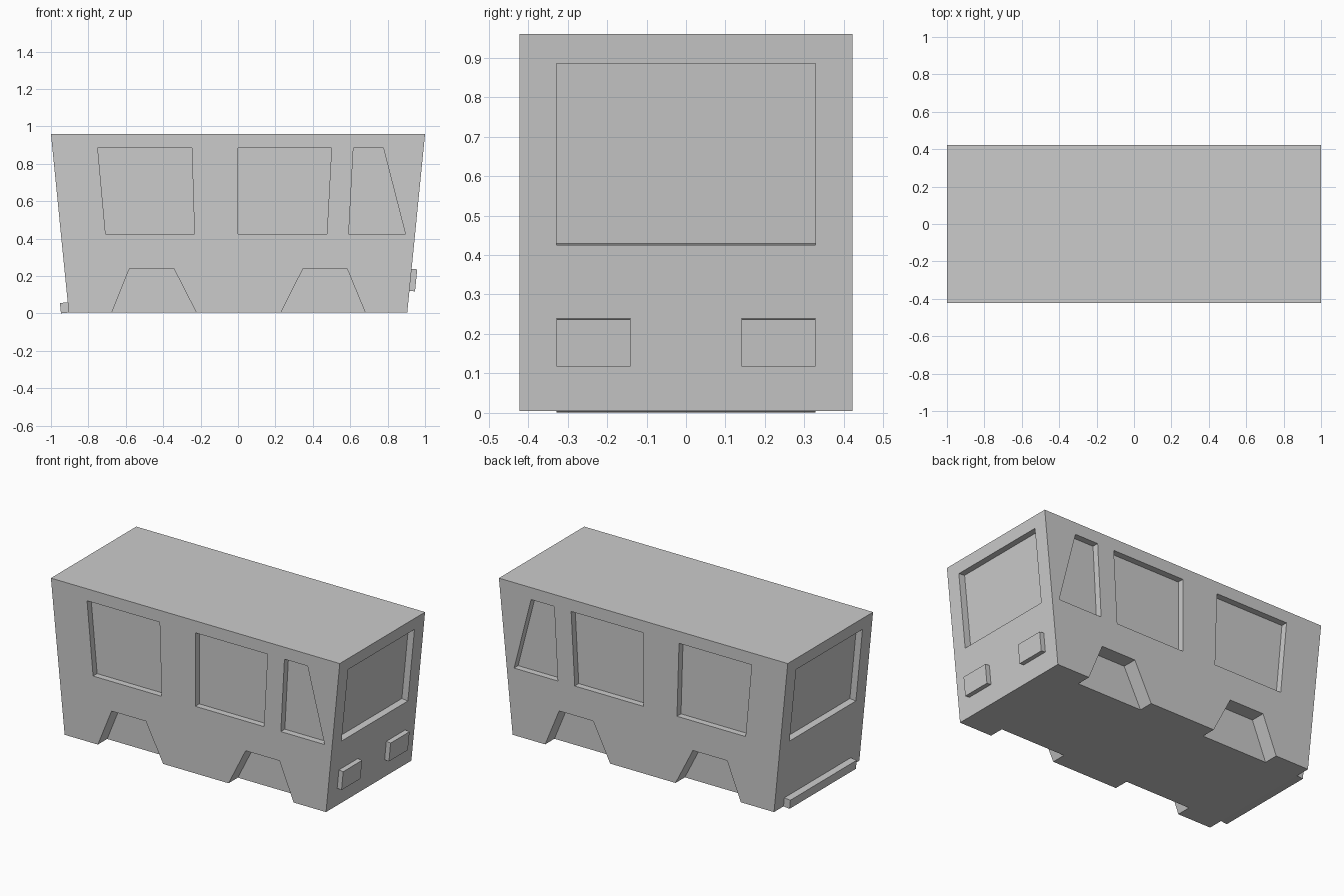
import bpy, bmesh
from mathutils import Vector

if "Cube" in bpy.data.objects:
    bpy.data.objects.remove(bpy.data.objects["Cube"])

W = 0.422                  # half width of the body
Z0, Z1 = 0.005, 0.96       # floor and roof heights
XB, XT = 0.905, 1.0        # half length at floor and roof
SLOPE = (XT - XB) / (Z1 - Z0)
NORMAL = Vector((1, 0, -SLOPE)).normalized()


def add_prism(bm, outline, offset):
    """Add a closed prism: an outline swept along an offset."""
    face = bm.faces.new([bm.verts.new(p) for p in outline])
    ext = bmesh.ops.extrude_face_region(bm, geom=[face], use_keep_orig=True)
    new = [v for v in ext["geom"] if isinstance(v, bmesh.types.BMVert)]
    bmesh.ops.translate(bm, verts=new, vec=offset)


def make_object(name, prisms):
    bm = bmesh.new()
    for outline, offset in prisms:
        add_prism(bm, outline, offset)
    bmesh.ops.recalc_face_normals(bm, faces=bm.faces)
    mesh = bpy.data.meshes.new(name)
    bm.to_mesh(mesh)
    bm.free()
    obj = bpy.data.objects.new(name, mesh)
    bpy.context.collection.objects.link(obj)
    return obj


def side_prism(profile, s, depth):
    """Cutter from outside the side wall (s = -1 or 1) to a given depth."""
    out = W + 0.05
    return ([(x, s * out, z) for x, z in profile],
            Vector((0, -s * (depth + 0.05), 0)))


def end_prism(s, y0, y1, z0, z1, inner, outer):
    """Box square to the sloping end wall, from inner to outer distance."""
    pts = []
    for y, z in ((y0, z0), (y1, z0), (y1, z1), (y0, z1)):
        p = Vector((XB + SLOPE * (z - Z0), y, z)) + NORMAL * inner
        pts.append((s * p.x, p.y, p.z))
    d = NORMAL * (outer - inner)
    return pts, Vector((s * d.x, 0, d.z))


# Body shell: tapered side profile swept across the width
body = make_object("van_body", [(
    [(-XB, -W, Z0), (XB, -W, Z0), (XT, -W, Z1), (-XT, -W, Z1)],
    Vector((0, 2 * W, 0)))])

# Recess profiles on the sides (x at top left, top right, bottom right, bottom left)
WIN_LO, WIN_HI = 0.425, 0.885
windows = [(-0.75, -0.247, -0.233, -0.708),
           (0.0, 0.5, 0.475, 0.0),
           (0.617, 0.777, 0.895, 0.592)]
arches = [[(-0.675, Z0), (-0.58, 0.24), (-0.343, 0.24), (-0.223, Z0)],
          [(0.23, Z0), (0.348, 0.24), (0.583, 0.24), (0.68, Z0)]]

cuts = []
for s in (-1, 1):
    # Side windows
    for a, b, c, d in windows:
        cuts.append(side_prism([(a, WIN_HI), (b, WIN_HI), (c, WIN_LO), (d, WIN_LO)], s, 0.04))
    # Wheel arches, continued below the floor for a clean cut
    for p0, p1, p2, p3 in arches:
        profile = [(p0[0], -0.05), p0, p1, p2, p3, (p3[0], -0.05)]
        cuts.append(side_prism(profile, s, 0.092))
    # Windscreen and rear window
    cuts.append(end_prism(s, -0.328, 0.328, WIN_LO, WIN_HI, -0.042, 0.05))

cutter = make_object("recess_cutter", cuts)
cutter.hide_render = True
mod = body.modifiers.new("recesses", 'BOOLEAN')
mod.operation = 'DIFFERENCE'
mod.solver = 'EXACT'
mod.object = cutter
bpy.context.view_layer.objects.active = body
bpy.ops.object.modifier_apply(modifier=mod.name)
bpy.data.objects.remove(cutter)

# Headlights
for name, s in (("left_headlight", 1), ("right_headlight", -1)):
    y0, y1 = sorted((s * 0.141, s * 0.328))
    make_object(name, [end_prism(1, y0, y1, 0.121, 0.239, -0.005, 0.03)])

# Rear bumper
make_object("rear_bumper", [end_prism(-1, -0.328, 0.328, Z0, 0.06, -0.005, 0.042)])
